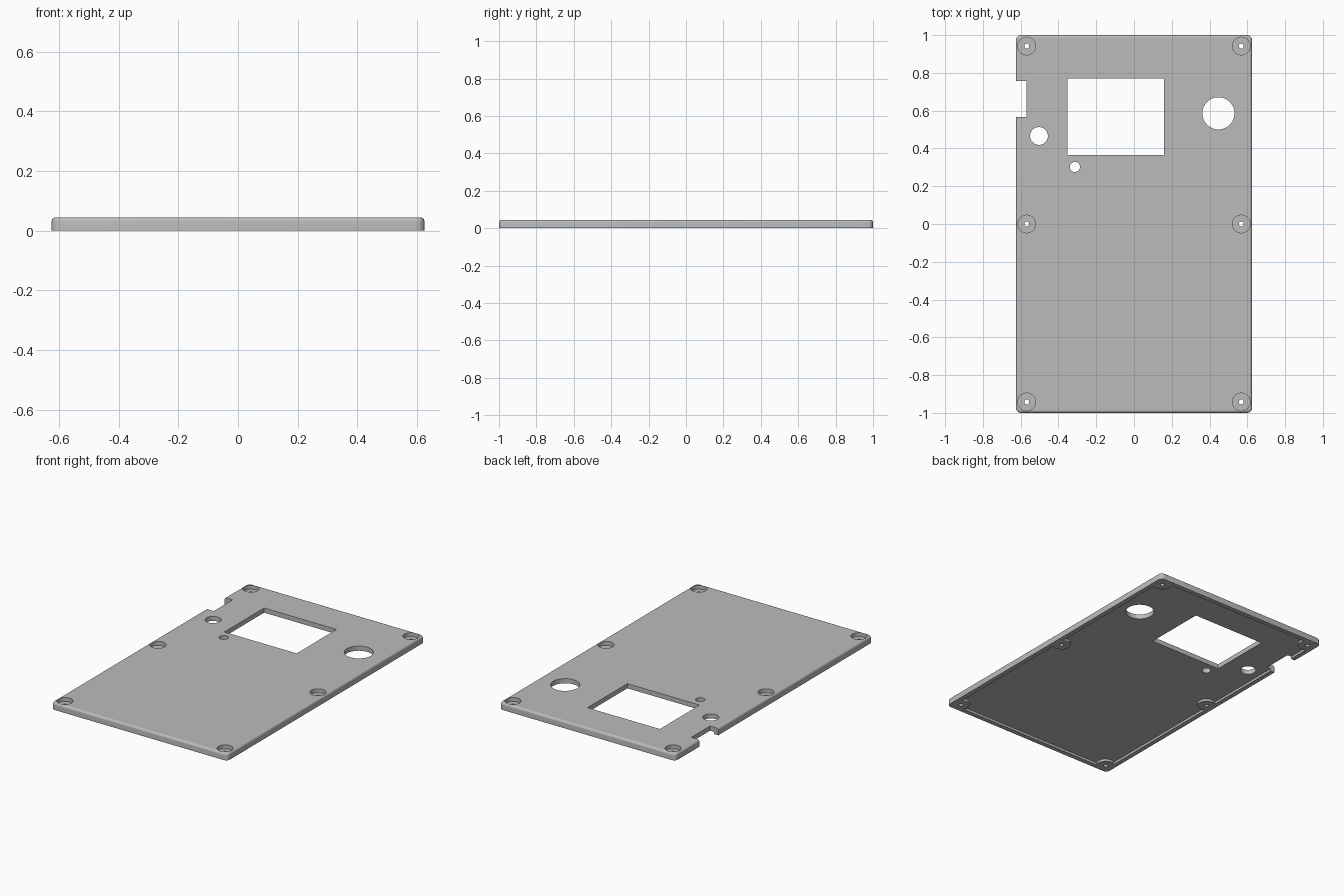
import bpy
import bmesh
from mathutils import Matrix, Vector

cube = bpy.data.objects.get("Cube")
if cube:
    bpy.data.objects.remove(cube, do_unlink=True)

WIDTH, LENGTH, HEIGHT = 1.25, 2.0, 0.045
RIM, RECESS = 0.03, 0.015
SCREWS = [(x, y) for x in (-0.568, 0.568) for y in (-0.942, 0, 0.942)]

grey = bpy.data.materials.new("light_grey")
grey.use_nodes = True
grey.diffuse_color = (0.5, 0.5, 0.5, 1)
grey.node_tree.nodes["Principled BSDF"].inputs["Base Color"].default_value = (0.5, 0.5, 0.5, 1)


def make_object(name, bm):
    mesh = bpy.data.meshes.new(name)
    bm.to_mesh(mesh)
    bm.free()
    obj = bpy.data.objects.new(name, mesh)
    mesh.materials.append(grey)
    bpy.context.collection.objects.link(obj)
    return obj


def box(name, low, high):
    bm = bmesh.new()
    low, high = Vector(low), Vector(high)
    place = Matrix.Translation((low + high) / 2) @ Matrix.Diagonal((*(high - low), 1))
    bmesh.ops.create_cube(bm, size=1, matrix=place)
    return make_object(name, bm)


def cylinder(name, x, y, radius, bottom, top):
    bm = bmesh.new()
    bmesh.ops.create_cone(bm, cap_ends=True, segments=48, radius1=radius, radius2=radius,
                          depth=top - bottom,
                          matrix=Matrix.Translation((x, y, (bottom + top) / 2)))
    return make_object(name, bm)


def cut(target, cutter):
    """Subtract the cutter for good, then discard it."""
    bpy.context.view_layer.objects.active = target
    mod = target.modifiers.new("cut", "BOOLEAN")
    mod.operation = "DIFFERENCE"
    mod.solver = "EXACT"
    mod.object = cutter
    bpy.ops.object.modifier_apply(modifier=mod.name)
    bpy.data.objects.remove(cutter, do_unlink=True)


def bevel_edges(obj, rule, offset):
    bm = bmesh.new()
    bm.from_mesh(obj.data)
    edges = [e for e in bm.edges if rule(*(v.co for v in e.verts))]
    bmesh.ops.bevel(bm, geom=edges, offset=offset, segments=5, profile=0.5, affect="EDGES")
    bm.to_mesh(obj.data)
    bm.free()


# Plate with rounded corners and a rounded top edge
plate = box("cover_plate", (-WIDTH / 2, -LENGTH / 2, 0), (WIDTH / 2, LENGTH / 2, HEIGHT))
bevel_edges(plate, lambda a, b: abs(a.z - b.z) > 0.01, 0.027)
bevel_edges(plate, lambda a, b: min(a.z, b.z) > HEIGHT - 0.001, 0.014)

# Shallow recess underneath, leaving a rim and a pad round each screw
inner_x, inner_y = WIDTH / 2 - RIM, LENGTH / 2 - RIM
recess = box("recess", (-inner_x, -inner_y, -0.02), (inner_x, inner_y, RECESS))
for x, y in SCREWS:
    cut(recess, cylinder("pad", x, y, 0.055, -0.1, 0.1))
cut(plate, recess)

# Display window and side notch
cut(plate, box("window", (-0.353, 0.366, -0.1), (0.16, 0.769, 0.1)))
cut(plate, box("notch", (-0.7, 0.567, -0.1), (-0.568, 0.757, 0.1)))

# Round control openings
for x, y, radius in [(0.447, 0.586, 0.085), (-0.503, 0.466, 0.047), (-0.313, 0.302, 0.027)]:
    cut(plate, cylinder("opening", x, y, radius, -0.1, 0.1))

# Counterbored screw holes
for x, y in SCREWS:
    cut(plate, cylinder("counterbore", x, y, 0.047, 0.02, 0.1))
    cut(plate, cylinder("screw_hole", x, y, 0.013, -0.1, 0.1))

# Smooth curved walls, keep the edges sharp
bpy.ops.object.select_all(action="DESELECT")
plate.select_set(True)
bpy.context.view_layer.objects.active = plate
bpy.ops.object.shade_smooth_by_angle(angle=0.5)
